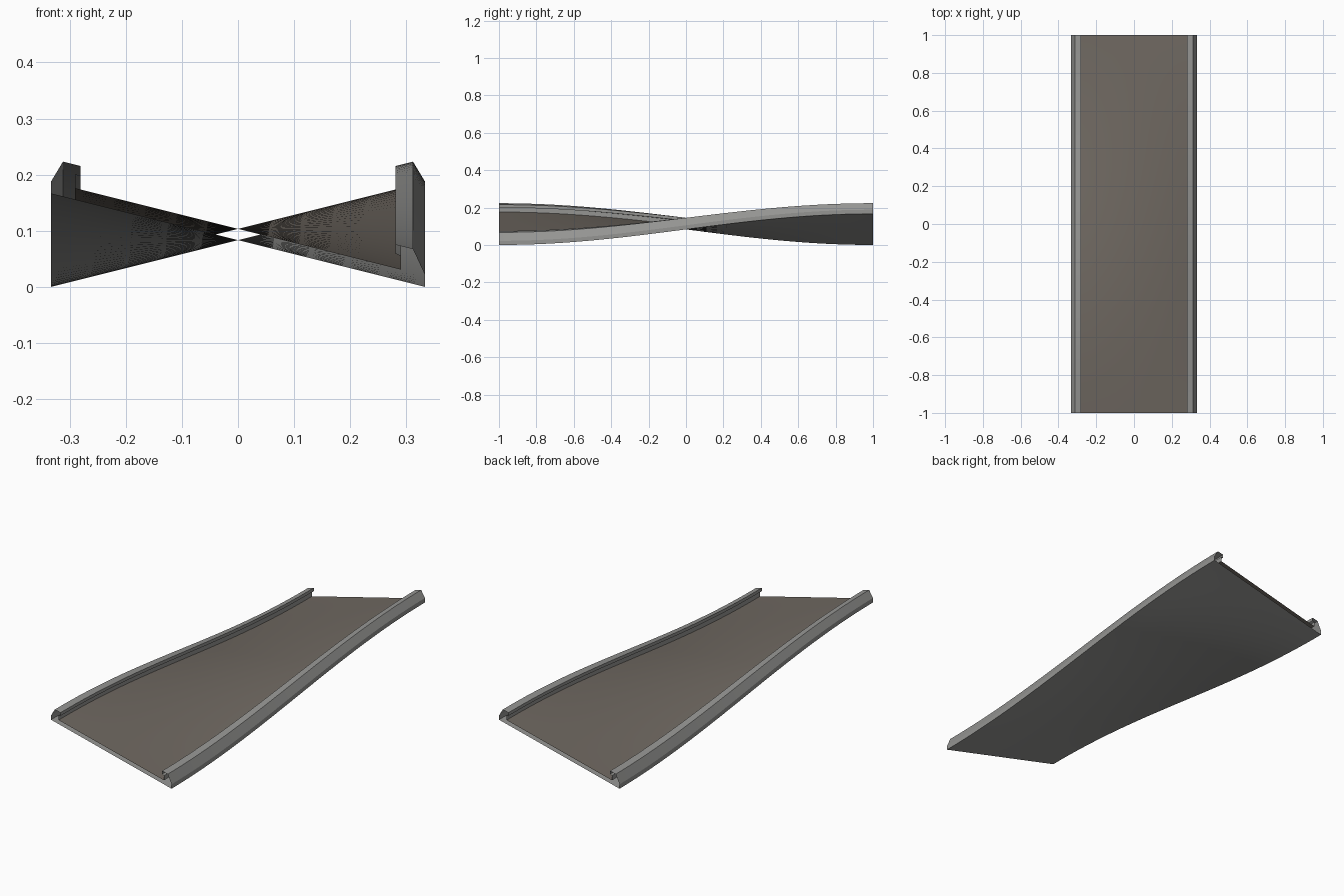
import bpy, bmesh, math

if "Cube" in bpy.data.objects:
    bpy.data.objects.remove(bpy.data.objects["Cube"])

STEPS = 32          # segments along the length
TILT = 0.25         # cross slope at both ends
HALF = 0.333        # half width


def material(name, rgb):
    m = bpy.data.materials.new(name)
    m.diffuse_color = (*rgb, 1)
    m.use_nodes = True
    m.node_tree.nodes["Principled BSDF"].inputs["Base Color"].default_value = m.diffuse_color
    return m


def twist(x, h, y):
    # shear the section so it banks from one side to the other
    return (x, y, HALF * TILT + h + x * TILT * math.sin(y * math.pi / 2))


def sweep(name, profile, mat):
    # open-ended sheet, profile listed counter-clockwise seen from the front
    bm = bmesh.new()
    rows = []
    for i in range(STEPS + 1):
        y = -1 + 2 * i / STEPS
        rows.append([bm.verts.new(twist(x, h, y)) for x, h in profile])
    for a, b in zip(rows, rows[1:]):
        for j in range(len(profile) - 1):
            bm.faces.new((a[j], b[j], b[j + 1], a[j + 1]))
    me = bpy.data.meshes.new(name)
    bm.to_mesh(me)
    bm.free()
    me.materials.append(mat)
    ob = bpy.data.objects.new(name, me)
    bpy.context.collection.objects.link(ob)
    bpy.ops.object.select_all(action='DESELECT')
    ob.select_set(True)
    bpy.context.view_layer.objects.active = ob
    bpy.ops.object.shade_smooth_by_angle(angle=math.radians(20))
    return ob


grey = material("rail grey", (0.30, 0.30, 0.29))
brown = material("road brown grey", (0.16, 0.14, 0.12))

# rail section: outer wall, chamfer, top, inner lip, inner wall
rail = [(HALF, 0), (HALF, 0.022), (0.312, 0.062), (0.281, 0.062),
        (0.281, 0.046), (0.291, 0.044), (0.291, 0.02)]
sweep("right_rail", rail, grey)
sweep("left_rail", [(-x, h) for x, h in reversed(rail)], grey)

# road surface and underside, left open at both ends
N = 10
sweep("road_surface", [(0.291 - 0.582 * k / N, 0.02) for k in range(N + 1)], brown)
sweep("underside", [(-HALF + 2 * HALF * k / N, 0) for k in range(N + 1)], grey)
